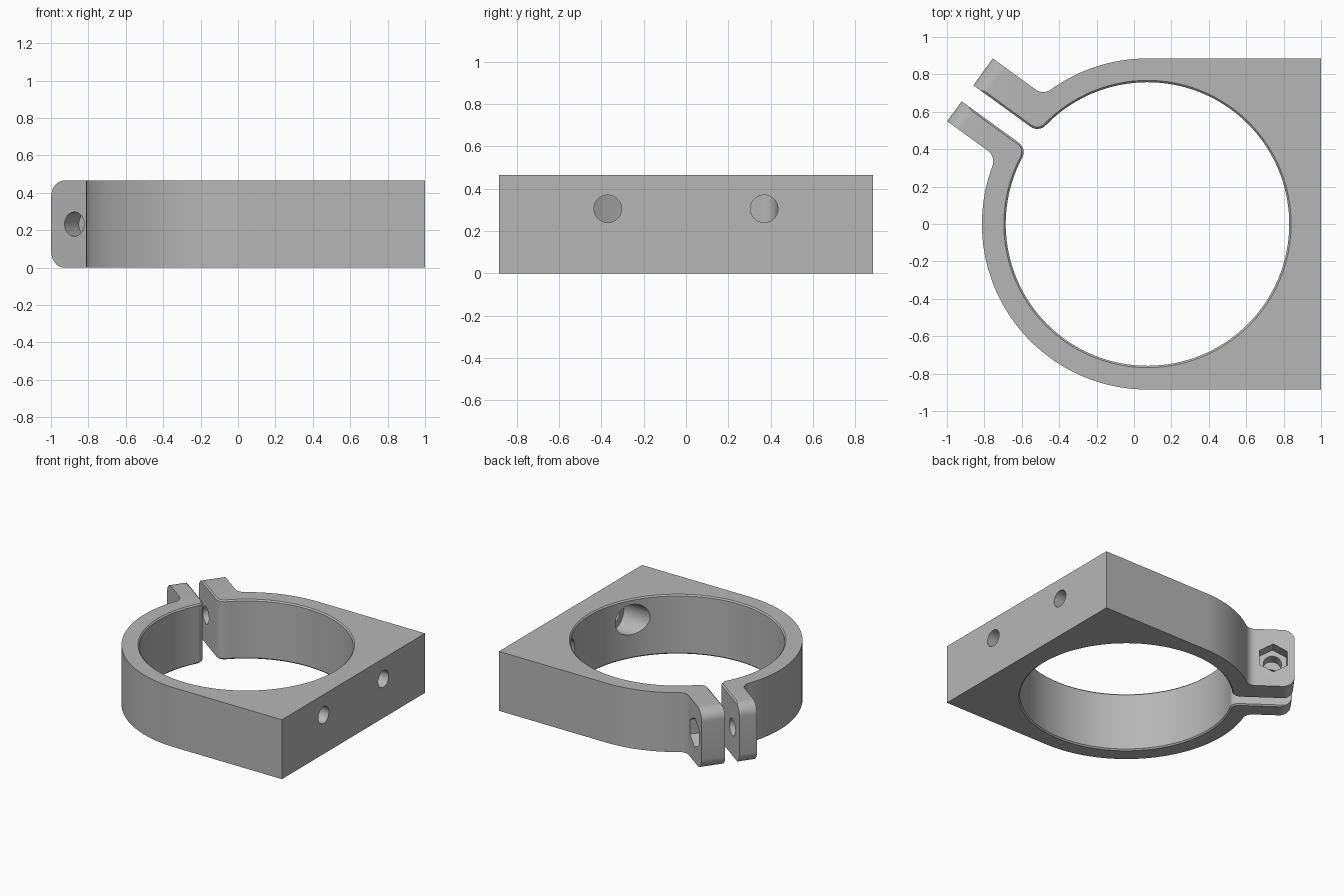
import bpy, bmesh
from math import atan2, cos, sin, pi, radians, sqrt
from mathutils import Vector

if "Cube" in bpy.data.objects:
    bpy.data.objects.remove(bpy.data.objects["Cube"])

H = 0.465                      # height of the clamp
C = Vector((0.072, 0, 0))      # bore centre
HALF = 0.885                   # outer radius and half width of the block
TIP = 1.189                    # ear tip distance from the bore centre
A = radians(144)
U = Vector((cos(A), sin(A), 0))     # along the ears
V = Vector((sin(A), -cos(A), 0))    # across the ears

grey = bpy.data.materials.new("plain grey")
grey.use_nodes = True
grey.diffuse_color = (0.47, 0.47, 0.47, 1)
grey.node_tree.nodes["Principled BSDF"].inputs["Base Color"].default_value = grey.diffuse_color


def half_outline(R, v0, r, end, side, stop):
    """Ear edge, fillet and arc on one side of the ear axis."""
    vc = v0 + r
    uc = sqrt((R + r) ** 2 - vc ** 2)
    phi = atan2(vc, uc)
    pts = [(end, v0)]
    for i in range(13):
        a = 1.5 * pi + (phi - pi / 2) * i / 12
        pts.append((uc + r * cos(a), vc + r * sin(a)))
    for i in range(1, 65):
        a = phi + (stop - phi) * i / 64
        pts.append((R * cos(a), R * sin(a)))
    return [C + U * u + V * (side * v) for u, v in pts]


def loft(name, rings):
    """Closed solid through matching rings of points."""
    bm = bmesh.new()
    loops = [[bm.verts.new(p) for p in ring] for ring in rings]
    n = len(loops[0])
    for lo, hi in zip(loops, loops[1:]):
        for i in range(n):
            j = (i + 1) % n
            bm.faces.new((lo[i], lo[j], hi[j], hi[i]))
    bm.faces.new(loops[0])
    bm.faces.new(loops[-1])
    bmesh.ops.recalc_face_normals(bm, faces=bm.faces)
    me = bpy.data.meshes.new(name)
    bm.to_mesh(me)
    bm.free()
    ob = bpy.data.objects.new(name, me)
    bpy.context.collection.objects.link(ob)
    me.materials.append(grey)
    return ob


def at(points, z):
    return [p + Vector((0, 0, z)) for p in points]


def rod(name, start, axis, length, radius, sides):
    """Round or hexagonal cutter with a corner pointing up."""
    across = axis.cross(Vector((0, 0, 1)))
    ring = [start + (across * sin(t) + Vector((0, 0, 1)) * cos(t)) * radius
            for t in (2 * pi * i / sides for i in range(sides))]
    return loft(name, [ring, [p + axis * length for p in ring]])


# Clamp body: square mount on one side, round band and ears on the other
upper = half_outline(HALF, 0.23, 0.07, TIP, 1, radians(54))
lower = half_outline(HALF, 0.185, 0.07, TIP, -1, radians(126))
outline = upper + [Vector((1, HALF, 0)), Vector((1, -HALF, 0))] + lower[::-1]
body = loft("clamp_body", [at(outline, 0), at(outline, H)])

# Rounded ear tips
bm = bmesh.new()
bm.from_mesh(body.data)
tips = [e for e in bm.edges
        if all((v.co - C).dot(U) > TIP - 0.001 for v in e.verts)
        and abs(e.verts[0].co.z - e.verts[1].co.z) < 0.001]
bmesh.ops.bevel(bm, geom=tips, offset=0.085, segments=10, profile=0.5, affect='EDGES')
bm.to_mesh(body.data)
bm.free()

# Bore and slot, with a small chamfer at both faces
ch = 0.01
rings = []
for z, d in ((-0.02, ch), (0, ch), (ch, 0), (H - ch, 0), (H, ch), (H + 0.02, ch)):
    a, b = (half_outline(0.758 + d, 0.053 + d, 0.062 - d, 1.4, s, pi) for s in (1, -1))
    rings.append(at(a + b[-2::-1], z))
cutters = [loft("bore_cutter", rings)]

# Bolt hole through the ears and hexagonal nut pocket
bolt = C + U * 1.036 + Vector((0, 0, H / 2))
cutters.append(rod("bolt_cutter", bolt - V * 0.4, V, 0.8, 0.065, 40))
cutters.append(rod("nut_cutter", bolt + V * 0.14, V, 0.2, 0.115, 6))

# Mounting holes, counterbored from inside the bore
X = Vector((1, 0, 0))
for y in (-0.37, 0.37):
    cutters.append(rod("mount_cutter", Vector((0.4, y, 0.305)), X, 0.8, 0.065, 40))
    cutters.append(rod("head_cutter", Vector((0.4, y, 0.305)), X, 0.48, 0.118, 48))

bpy.ops.object.select_all(action='DESELECT')
bpy.context.view_layer.objects.active = body
body.select_set(True)
for cutter in cutters:
    cutter.hide_render = True
    mod = body.modifiers.new("cut", 'BOOLEAN')
    mod.operation = 'DIFFERENCE'
    mod.solver = 'EXACT'
    mod.object = cutter
    bpy.ops.object.modifier_apply(modifier=mod.name)
    bpy.data.objects.remove(cutter)

bpy.ops.object.shade_smooth_by_angle(angle=radians(30))
